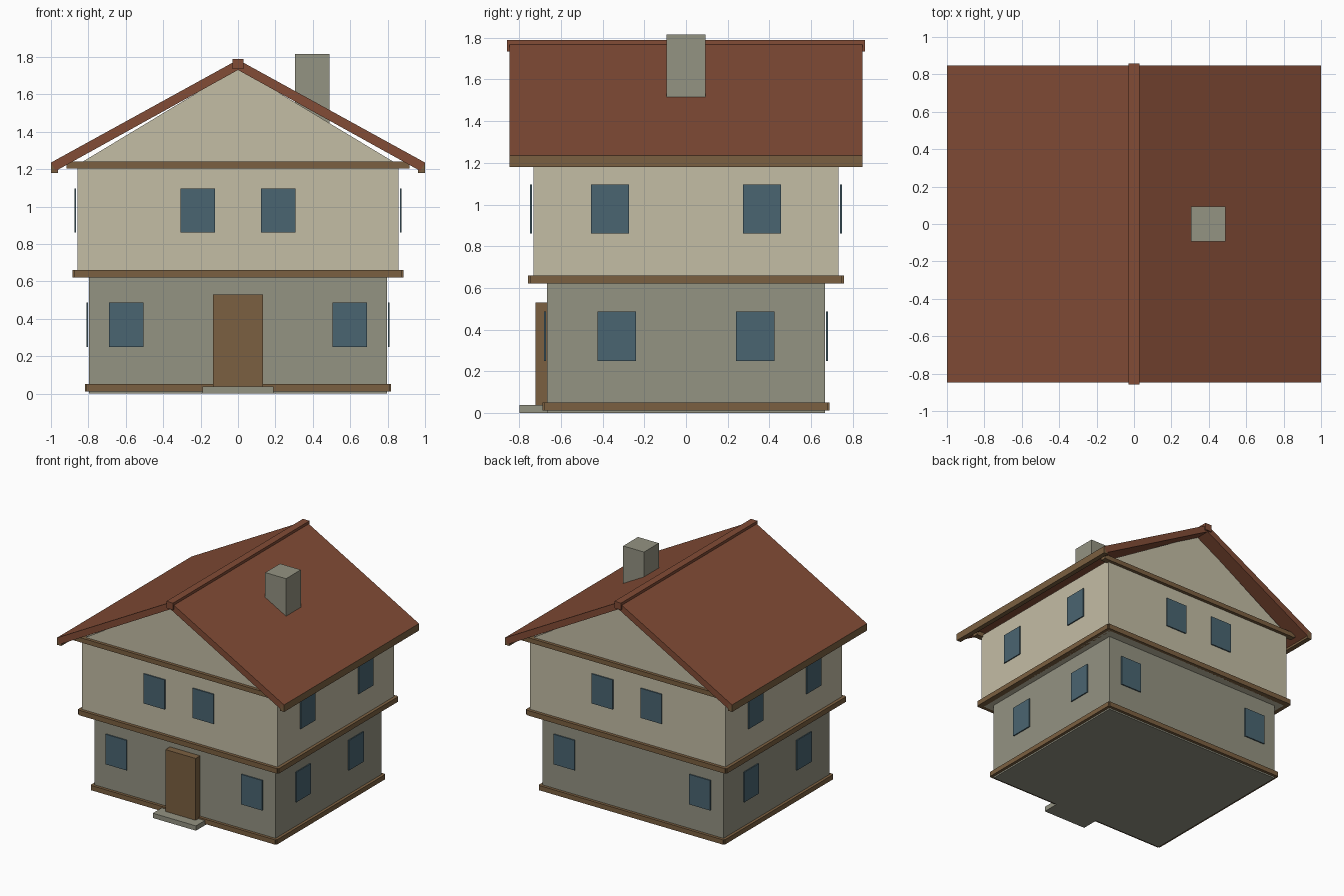
import bpy
import bmesh
from mathutils import Vector

if "Cube" in bpy.data.objects:
    bpy.data.objects.remove(bpy.data.objects["Cube"], do_unlink=True)


def material(name, rgb):
    # sRGB bytes to linear
    lin = [((c / 255 + 0.055) / 1.055) ** 2.4 for c in rgb] + [1]
    m = bpy.data.materials.new(name)
    m.use_nodes = True
    m.diffuse_color = lin
    bsdf = m.node_tree.nodes["Principled BSDF"]
    bsdf.inputs["Base Color"].default_value = lin
    bsdf.inputs["Roughness"].default_value = 0.9
    return m


PLASTER = material("cream plaster", (196, 189, 165))
STONE = material("grey stone", (148, 147, 130))
TILE = material("red roof tile", (130, 76, 54))
WOOD = material("brown wood", (123, 96, 65))
GLASS = material("blue glass", (74, 101, 113))


def finish(bm, name, mat):
    bmesh.ops.recalc_face_normals(bm, faces=bm.faces)
    me = bpy.data.meshes.new(name)
    bm.to_mesh(me)
    bm.free()
    me.materials.append(mat)
    ob = bpy.data.objects.new(name, me)
    bpy.context.collection.objects.link(ob)
    return ob


def box(name, x, y, z, mat):
    """Box from (min, max) ranges."""
    bm = bmesh.new()
    bmesh.ops.create_cube(bm, size=1)
    for v in bm.verts:
        v.co = Vector([r[0] if c < 0 else r[1] for c, r in zip(v.co, (x, y, z))])
    return finish(bm, name, mat)


def prism(name, profile, half_depth, mat):
    """Extrude an XZ profile along y."""
    bm = bmesh.new()
    face = bm.faces.new([bm.verts.new((x, -half_depth, z)) for x, z in profile])
    ext = bmesh.ops.extrude_face_region(bm, geom=[face])["geom"]
    verts = [v for v in ext if isinstance(v, bmesh.types.BMVert)]
    bmesh.ops.translate(bm, verts=verts, vec=(0, 2 * half_depth, 0))
    return finish(bm, name, mat)


def sym(h):
    return (-h, h)


def span(side, a, b):
    return tuple(sorted((side * a, side * b)))


# Walls of both storeys and the gable block
GX, GY, UX, UY = 0.796, 0.666, 0.859, 0.733
box("ground_floor_walls", sym(GX), sym(GY), (0, 0.63), STONE)
box("upper_floor_walls", sym(UX), sym(UY), (0.62, 1.22), PLASTER)
prism("gable", [(-0.83, 1.22), (0.83, 1.22), (0.83, 1.24), (0, 1.74), (-0.83, 1.24)],
      UY, PLASTER)


# Timber bands wrapping each storey
def timber_band(name, hx, hy, z, out):
    for s, end in ((-1, "front"), (1, "back")):
        box(f"{name}_{end}", sym(hx + out * 0.6), span(s, hy - 0.02, hy + out), z, WOOD)
    for s, end in ((-1, "right"), (1, "left")):
        box(f"{name}_{end}", span(s, hx - 0.02, hx + out), sym(hy + out * 0.6), z, WOOD)


timber_band("base_band", GX, GY, (0.012, 0.05), 0.023)
timber_band("middle_band", UX, UY, (0.62, 0.66), 0.025)
for s, end in ((-1, "front"), (1, "back")):
    box(f"gable_band_{end}", sym(0.916), span(s, UY - 0.02, UY + 0.025), (1.203, 1.24), WOOD)

# Roof slopes, eave boards and ridge
for s, end in ((-1, "right"), (1, "left")):
    prism(f"roof_slope_{end}",
          [(0, 1.785), (s, 1.235), (s * 0.975, 1.19), (0, 1.73)], 0.848, TILE)
    box(f"eave_board_{end}", span(s, 0.962, 1.0), sym(0.848), (1.18, 1.236), WOOD)
box("ridge_cap", sym(0.029), sym(0.858), (1.735, 1.79), TILE)

# Chimney
box("chimney", (0.305, 0.488), sym(0.093), (1.4, 1.815), STONE)

# Door and step
box("door", (-0.133, 0.133), (-0.723, -0.66), (0.01, 0.53), WOOD)
box("door_step", sym(0.19), (-0.8, -0.64), (0, 0.038), STONE)

# Windows on all four sides: storey, half sizes, offsets along walls, heights
for storey, hx, hy, across, along, z in (
        ("ground", GX, GY, 0.597, 0.332, (0.248, 0.487)),
        ("upper", UX, UY, 0.215, 0.365, (0.86, 1.096))):
    for s in (-1, 1):
        for t in (-1, 1):
            w, d = t * across, t * along
            box(f"{storey}_window_end", (w - 0.092, w + 0.092),
                span(s, hy + 0.006, hy + 0.015), z, GLASS)
            box(f"{storey}_window_side", span(s, hx + 0.006, hx + 0.015),
                (d - 0.092, d + 0.092), z, GLASS)
